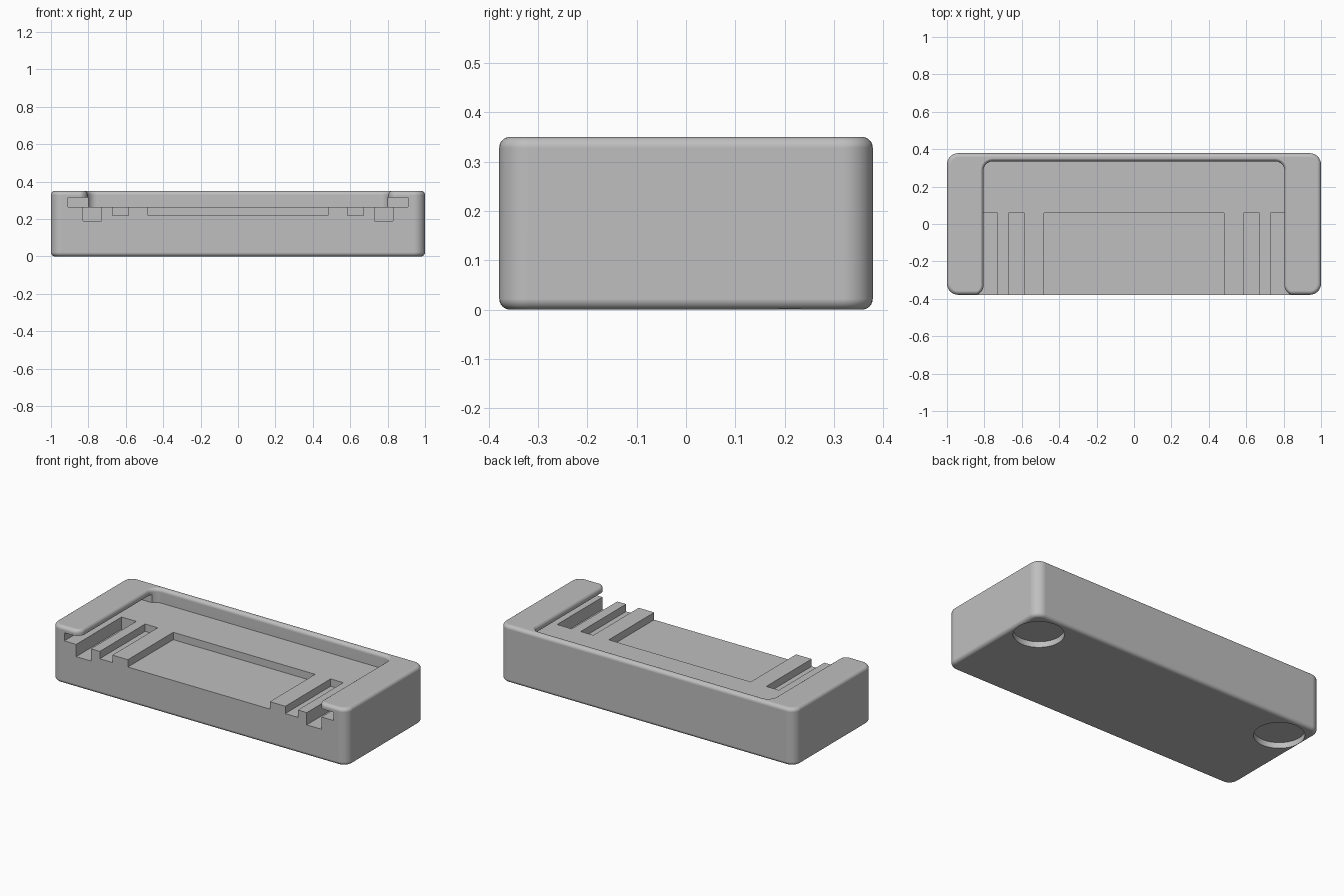
import bpy, bmesh
from math import sin, cos, pi

if "Cube" in bpy.data.objects:
    bpy.data.objects.remove(bpy.data.objects["Cube"], do_unlink=True)

HALF_X, HALF_Y, HEIGHT = 1.0, 0.3785, 0.35
FLOOR = 0.265      # pocket floor height
FILLET = 0.022     # edge rounding
STEPS = 8


def arc(cx, cy, r, start, end):
    return [(cx + r * cos(start + (end - start) * i / STEPS),
             cy + r * sin(start + (end - start) * i / STEPS)) for i in range(STEPS + 1)]


def body_outline(inset):
    r, x, y = 0.06, HALF_X - 0.06, HALF_Y - 0.06
    pts = []
    for k, (sx, sy) in enumerate([(1, 1), (-1, 1), (-1, -1), (1, -1)]):
        pts += arc(sx * x, sy * y, r - inset, k * pi / 2, (k + 1) * pi / 2)
    return pts


def pocket_outline(grow):
    # right half: flared mouth, straight side, rounded back corner
    r, w, back = 0.05, 0.805, 0.335
    half = [(w + r, -HALF_Y - 0.1)]
    half += arc(w + r, -HALF_Y - 0.001 + r, r - grow, 1.5 * pi, pi)
    half += arc(w - r, back - r, r + grow, 0, pi / 2)
    return half + [(-x, y) for x, y in reversed(half)]


def add_object(name, bm):
    bmesh.ops.recalc_face_normals(bm, faces=bm.faces[:])
    mesh = bpy.data.meshes.new(name)
    bm.to_mesh(mesh)
    bm.free()
    ob = bpy.data.objects.new(name, mesh)
    bpy.context.collection.objects.link(ob)
    return ob


def loft(name, levels, outline):
    # stack outlines given as (offset, height) and cap both ends
    bm = bmesh.new()
    rings = [[bm.verts.new((x, y, z)) for x, y in outline(o)] for o, z in levels]
    for low, high in zip(rings, rings[1:]):
        n = len(low)
        for i in range(n):
            j = (i + 1) % n
            bm.faces.new((low[i], low[j], high[j], high[i]))
    bm.faces.new(rings[0][::-1])
    bm.faces.new(rings[-1])
    return add_object(name, bm)


def box(name, x0, x1, y0, y1, z0, z1):
    bm = bmesh.new()
    bmesh.ops.create_cube(bm, size=1)
    for v in bm.verts:
        v.co.x = x1 if v.co.x > 0 else x0
        v.co.y = y1 if v.co.y > 0 else y0
        v.co.z = z1 if v.co.z > 0 else z0
    return add_object(name, bm)


def cylinder(name, x, y, r, z0, z1):
    bm = bmesh.new()
    bmesh.ops.create_cone(bm, cap_ends=True, segments=48, radius1=r, radius2=r, depth=z1 - z0)
    bmesh.ops.translate(bm, verts=bm.verts[:], vec=(x, y, (z0 + z1) / 2))
    return add_object(name, bm)


def activate(ob):
    bpy.ops.object.select_all(action='DESELECT')
    ob.select_set(True)
    bpy.context.view_layer.objects.active = ob


def cut(target, cutter):
    cutter.hide_render = True
    mod = target.modifiers.new("cut", 'BOOLEAN')
    mod.operation, mod.solver, mod.object = 'DIFFERENCE', 'EXACT', cutter
    activate(target)
    bpy.ops.object.modifier_apply(modifier=mod.name)
    bpy.data.objects.remove(cutter, do_unlink=True)


# Solid block with rounded corners and filleted rims
curve = [(FILLET * (1 - sin(a)), FILLET * (1 - cos(a)))
         for a in [i * pi / 12 for i in range(7)]]
levels = curve + [(o, HEIGHT - z) for o, z in reversed(curve)]
body = loft("tray_body", levels, body_outline)

# Open-fronted pocket with a rounded rim
rim = HEIGHT + 0.001
pocket = [(0, FLOOR)] + [(o, rim - z) for o, z in reversed(curve)] + [(FILLET, rim + 0.1)]
cut(body, loft("pocket_cutter", pocket, pocket_outline))

# Wide shallow channel in the middle of the floor
FRONT, STOP = -HALF_Y - 0.1, 0.06
cut(body, box("middle_channel_cutter", -0.48, 0.48, FRONT, STOP, 0.22, 0.29))

for side in (-1, 1):
    def side_box(name, near, far, back, low, high):
        x0, x1 = sorted((side * near, side * far))
        return box(name, x0, x1, FRONT, back, low, high)

    # Undercut slot beneath the arm, then the two floor grooves
    cut(body, side_box("slot_cutter", 0.70, 0.91, 0.31, FLOOR, 0.315))
    cut(body, side_box("outer_groove_cutter", 0.73, 0.83, STOP, 0.19, 0.29))
    cut(body, side_box("inner_groove_cutter", 0.585, 0.67, STOP, 0.22, 0.29))
    # Round recess in the underside
    cut(body, cylinder("recess_cutter", side * 0.847, 0.21, 0.139, -0.05, 0.035))

# Plain grey finish
grey = bpy.data.materials.new("plain_grey")
grey.use_nodes = True
colour = (0.52, 0.52, 0.52, 1)
grey.diffuse_color = colour
grey.node_tree.nodes["Principled BSDF"].inputs["Base Color"].default_value = colour
body.data.materials.clear()
body.data.materials.append(grey)
for face in body.data.polygons:
    face.material_index = 0

# Smooth the fillets while keeping flat faces flat
activate(body)
bpy.ops.object.shade_smooth_by_angle(angle=pi / 6)
weighted = body.modifiers.new("flat_faces", 'WEIGHTED_NORMAL')
weighted.keep_sharp = True
